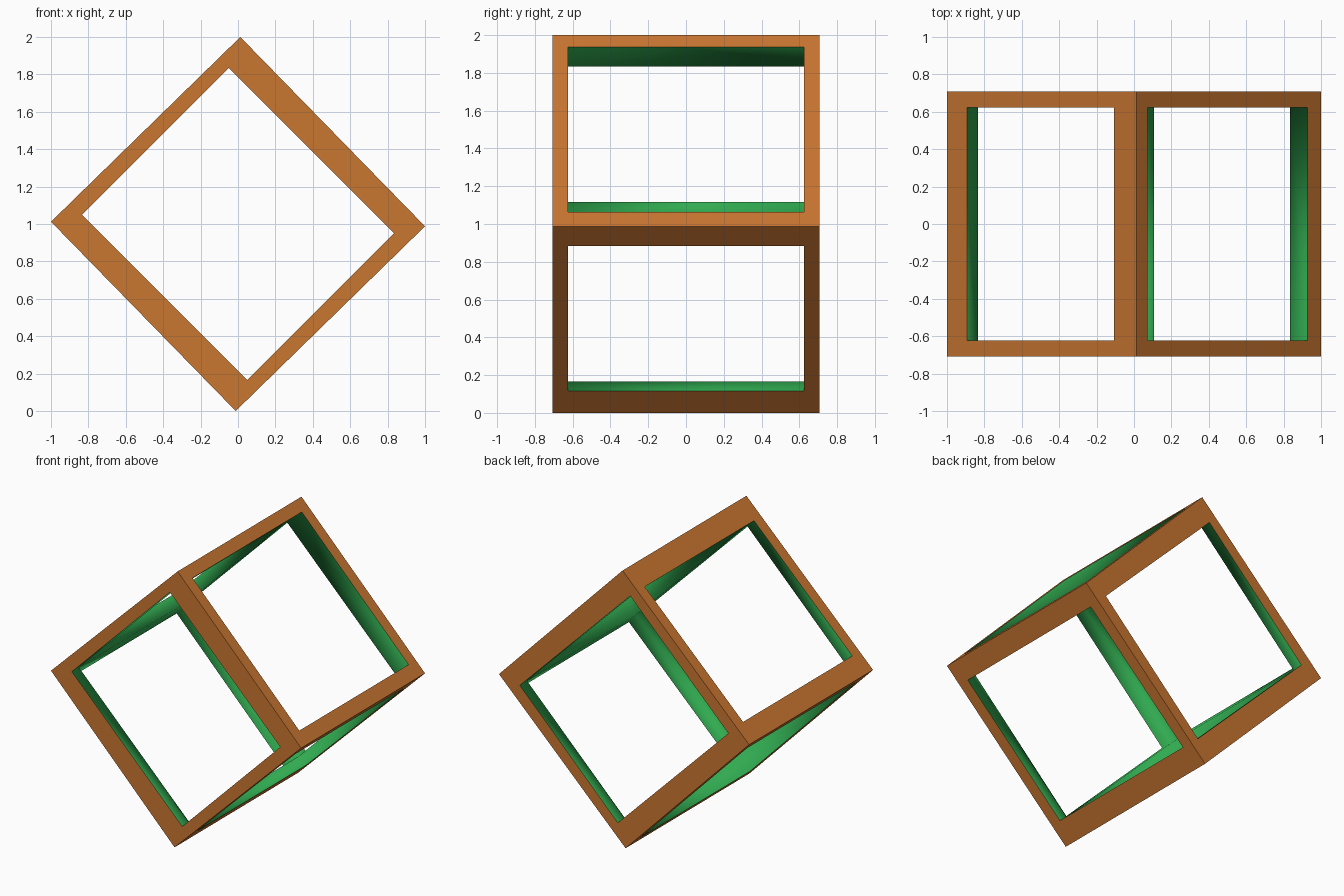
import bpy, bmesh
from math import radians
from itertools import product
from mathutils import Matrix, Vector

if "Cube" in bpy.data.objects:
    bpy.data.objects.remove(bpy.data.objects["Cube"])

H = 0.7071                                   # half side of the cube
TILT = Matrix.Rotation(radians(-44.3), 3, 'Y')    # stands the cube on an edge
TWIST = Matrix.Rotation(radians(-0.7), 3, 'Y')    # cavity is turned slightly
CAVITY = (0.556, 0.624, 0.624)
# half sizes of the opening on the faces across each axis
OPENING = [(H, 0.624, 0.611), (0.554, H, 0.624), (0.549, 0.624, H)]


def material(name, color):
    m = bpy.data.materials.new(name)
    m.diffuse_color = (*color, 1)
    m.use_nodes = True
    m.node_tree.nodes["Principled BSDF"].inputs["Base Color"].default_value = m.diffuse_color
    return m


def scaled(signs, size):
    return Vector([s * h for s, h in zip(signs, size)])


bm = bmesh.new()
signs = list(product((-1, 1), repeat=3))
outer = {s: bm.verts.new(TILT @ scaled(s, (H, H, H))) for s in signs}
inner = {s: bm.verts.new(TILT @ TWIST @ scaled(s, CAVITY)) for s in signs}


def add_face(verts, mat, smooth):
    f = bm.faces.new(verts)
    f.material_index = mat
    f.smooth = smooth


# each side: a flat border of four quads and four walls running into the cavity
for axis in range(3):
    for side in (-1, 1):
        loop = []
        for u, v in ((-1, -1), (1, -1), (1, 1), (-1, 1)):
            s = [u, v]
            s.insert(axis, side)
            loop.append(tuple(s))
        rim = []
        for s in loop:
            p = TWIST @ scaled(s, OPENING[axis])
            p[axis] = side * H
            rim.append(bm.verts.new(TILT @ p))
        for i in range(4):
            j = (i + 1) % 4
            a, b = loop[i], loop[j]
            add_face((outer[a], outer[b], rim[j], rim[i]), 0, False)
            add_face((rim[i], rim[j], inner[b], inner[a]), 1, True)

bmesh.ops.recalc_face_normals(bm, faces=bm.faces[:])
bmesh.ops.translate(bm, verts=bm.verts[:], vec=(0, 0, 1))

mesh = bpy.data.meshes.new("open_cube_frame")
bm.to_mesh(mesh)
bm.free()
mesh.materials.append(material("orange_outside", (0.58, 0.18, 0.03)))
mesh.materials.append(material("green_inside", (0.03, 0.40, 0.08)))
frame = bpy.data.objects.new("open_cube_frame", mesh)
bpy.context.collection.objects.link(frame)
